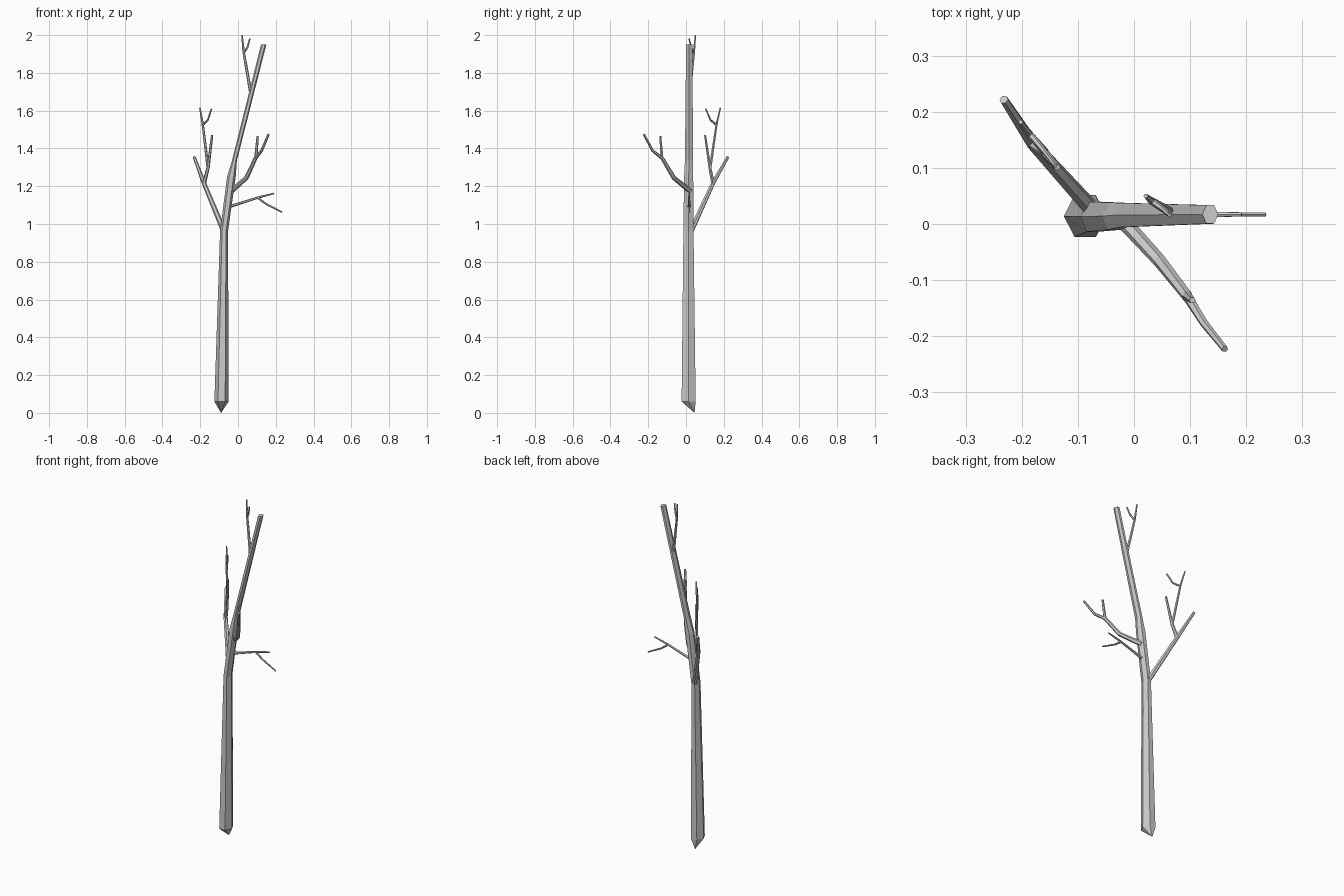
import bpy, bmesh, math
from mathutils import Vector

SIDES = 6


def finish(name, rings, tip=None):
    """Skin a stack of rings; the foot is a point if tip is given, else a flat cap."""
    bm = bmesh.new()
    vr = [[bm.verts.new(p) for p in r] for r in rings]
    for a, b in zip(vr, vr[1:]):
        for i in range(SIDES):
            j = (i + 1) % SIDES
            bm.faces.new((a[i], a[j], b[j], b[i]))
    bm.faces.new(vr[-1])
    if tip:
        t = bm.verts.new(tip)
        for i in range(SIDES):
            bm.faces.new((vr[0][(i + 1) % SIDES], vr[0][i], t))
    else:
        bm.faces.new(vr[0][::-1])
    bmesh.ops.recalc_face_normals(bm, faces=bm.faces)
    me = bpy.data.meshes.new(name)
    bm.to_mesh(me)
    bm.free()
    ob = bpy.data.objects.new(name, me)
    bpy.context.collection.objects.link(ob)
    return ob


def branch(name, r0, r1, *pts):
    """Tapered six-sided limb along a path."""
    pts = [Vector(p) for p in pts]
    n = len(pts) - 1
    rings = []
    for k, p in enumerate(pts):
        d = (pts[min(k + 1, n)] - pts[max(k - 1, 0)]).normalized()
        ref = Vector((0, 1, 0)) if abs(d.y) < 0.8 else Vector((1, 0, 0))
        u = ref.cross(d).normalized()
        v = d.cross(u)
        r = r0 + (r1 - r0) * k / n
        rings.append([p + r * (u * math.cos(a) + v * math.sin(a))
                      for a in (math.tau * i / SIDES for i in range(SIDES))])
    return finish(name, rings)


# Trunk and leader: level rings (x, y, z, x radius, y radius), pointed foot
trunk = [(-0.087, 0.014, 0.06, 0.038, 0.043),
         (-0.074, 0.013, 0.96, 0.021, 0.031),
         (-0.035, 0.014, 1.25, 0.023, 0.028),
         (-0.019, 0.016, 1.335, 0.013, 0.025),
         (0.136, 0.017, 1.95, 0.014, 0.019)]
rings = [[(x + rx * math.cos(math.tau * i / SIDES), y + ry * math.sin(math.tau * i / SIDES), z)
          for i in range(SIDES)] for x, y, z, rx, ry in trunk]
finish("trunk", rings, tip=(-0.09, 0.045, 0.0))

# Back left limb with its forks
branch("left_limb", 0.015, 0.008, (-0.078, 0.03, 0.97), (-0.182, 0.145, 1.22), (-0.232, 0.222, 1.355))
branch("left_fork", 0.011, 0.006, (-0.18, 0.143, 1.215), (-0.158, 0.126, 1.30), (-0.137, 0.101, 1.47))
branch("left_upper_twig", 0.008, 0.004, (-0.158, 0.127, 1.29), (-0.187, 0.162, 1.53), (-0.202, 0.182, 1.615))
branch("left_side_twig", 0.006, 0.004, (-0.187, 0.162, 1.525), (-0.16, 0.13, 1.55), (-0.14, 0.104, 1.61))

# Front right limb with its fork
branch("right_limb", 0.014, 0.010, (-0.035, 0.022, 1.175), (0.045, -0.065, 1.245), (0.096, -0.13, 1.355))
branch("right_limb_end", 0.009, 0.006, (0.094, -0.128, 1.35), (0.125, -0.177, 1.388), (0.162, -0.223, 1.475))
branch("right_fork", 0.009, 0.006, (0.094, -0.127, 1.345), (0.104, -0.136, 1.465))

# Low right twig
branch("low_twig", 0.008, 0.004, (-0.045, 0.016, 1.092), (0.105, 0.017, 1.14), (0.192, 0.017, 1.162))
branch("low_twig_fork", 0.006, 0.004, (0.103, 0.017, 1.14), (0.147, 0.017, 1.107), (0.234, 0.017, 1.062))

# Top twig growing from the leader
branch("top_twig", 0.009, 0.004, (0.07, 0.018, 1.68), (0.03, 0.042, 1.91), (0.021, 0.05, 2.0))
branch("top_twig_fork", 0.006, 0.004, (0.03, 0.042, 1.905), (0.05, 0.028, 1.935), (0.063, 0.016, 1.982))
